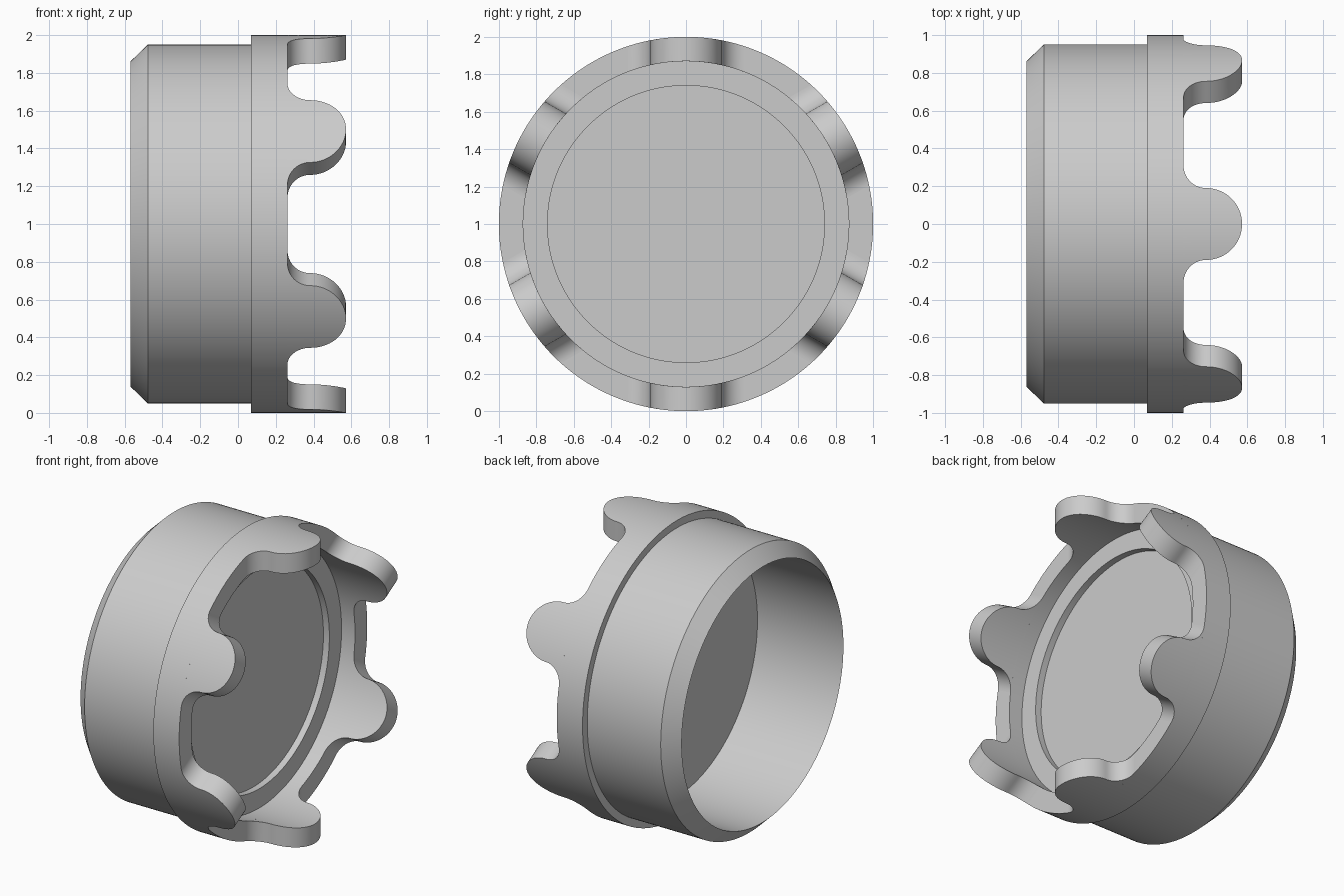
import bpy, bmesh, math
from mathutils import Matrix, Vector

cube = bpy.data.objects.get("Cube")
if cube:
    bpy.data.objects.remove(cube, do_unlink=True)

SEGMENTS = 240
OUTER, INNER = 1.0, 0.87
VALLEY_X = 0.262
TIP_RADIUS, FILLET = 0.19, 0.12

grey = bpy.data.materials.new("plain_grey")
grey.use_nodes = True
colour = (0.6, 0.6, 0.6, 1)
grey.diffuse_color = colour
grey.node_tree.nodes["Principled BSDF"].inputs["Base Color"].default_value = colour


def finish(bm, name):
    """Clean the mesh, raise the axis to z = 1 and shade it smooth."""
    bmesh.ops.remove_doubles(bm, verts=bm.verts, dist=1e-5)
    bmesh.ops.recalc_face_normals(bm, faces=bm.faces)
    mesh = bpy.data.meshes.new(name)
    bm.to_mesh(mesh)
    bm.free()
    mesh.materials.append(grey)
    obj = bpy.data.objects.new(name, mesh)
    obj.location.z = 1
    bpy.context.collection.objects.link(obj)
    bpy.ops.object.select_all(action='DESELECT')
    obj.select_set(True)
    bpy.context.view_layer.objects.active = obj
    bpy.ops.object.shade_smooth_by_angle(angle=math.radians(30))


# Hollow sleeve with a chamfered open end, a collar and a recessed web
profile = [
    (0.118, 0), (0.118, 0.74), (0.162, 0.74), (0.162, INNER),
    (VALLEY_X, INNER), (VALLEY_X, OUTER), (0.07, OUTER), (0.07, 0.95),
    (-0.477, 0.95), (-0.57, 0.86), (0.07, 0.86), (0.07, 0),
]
bm = bmesh.new()
verts = [bm.verts.new((x, 0, r)) for x, r in profile]
edges = [bm.edges.new(pair) for pair in zip(verts, verts[1:])]
bmesh.ops.spin(bm, geom=verts + edges, cent=(0, 0, 0), axis=(1, 0, 0),
               angle=math.tau, steps=SEGMENTS, use_duplicate=False)
finish(bm, "sleeve")


# Tooth outline: concave fillet rising from the valley, then a round tip
STEPS, ACROSS = 16, 20
arc = [i / STEPS * math.pi / 2 for i in range(STEPS + 1)]
centre_x = VALLEY_X + FILLET
outline = [(centre_x - FILLET * math.cos(a),
            TIP_RADIUS + FILLET * (1 - math.sin(a))) for a in arc]
outline += [(centre_x + TIP_RADIUS * math.sin(a),
             TIP_RADIUS * math.cos(a)) for a in arc[1:]]


def section(x, half_width):
    """Closed loop across a tooth, along the outer wall and back on the inner."""
    offsets = [half_width * (2 * i / ACROSS - 1) for i in range(ACROSS + 1)]
    loop = [Vector((x, t, math.sqrt(OUTER ** 2 - t * t))) for t in offsets]
    loop += [Vector((x, t, math.sqrt(INNER ** 2 - t * t))) for t in reversed(offsets)]
    return loop


# Six teeth around the collar
bm = bmesh.new()
for k in range(6):
    turn = Matrix.Rotation(k * math.tau / 6, 3, 'X')
    rings = [[bm.verts.new(turn @ p) for p in section(x, w)] for x, w in outline]
    bm.faces.new(rings[0])
    count = len(rings[0])
    for low, high in zip(rings, rings[1:]):
        for i in range(count):
            j = (i + 1) % count
            bm.faces.new((low[i], low[j], high[j], high[i]))
finish(bm, "crown_teeth")
